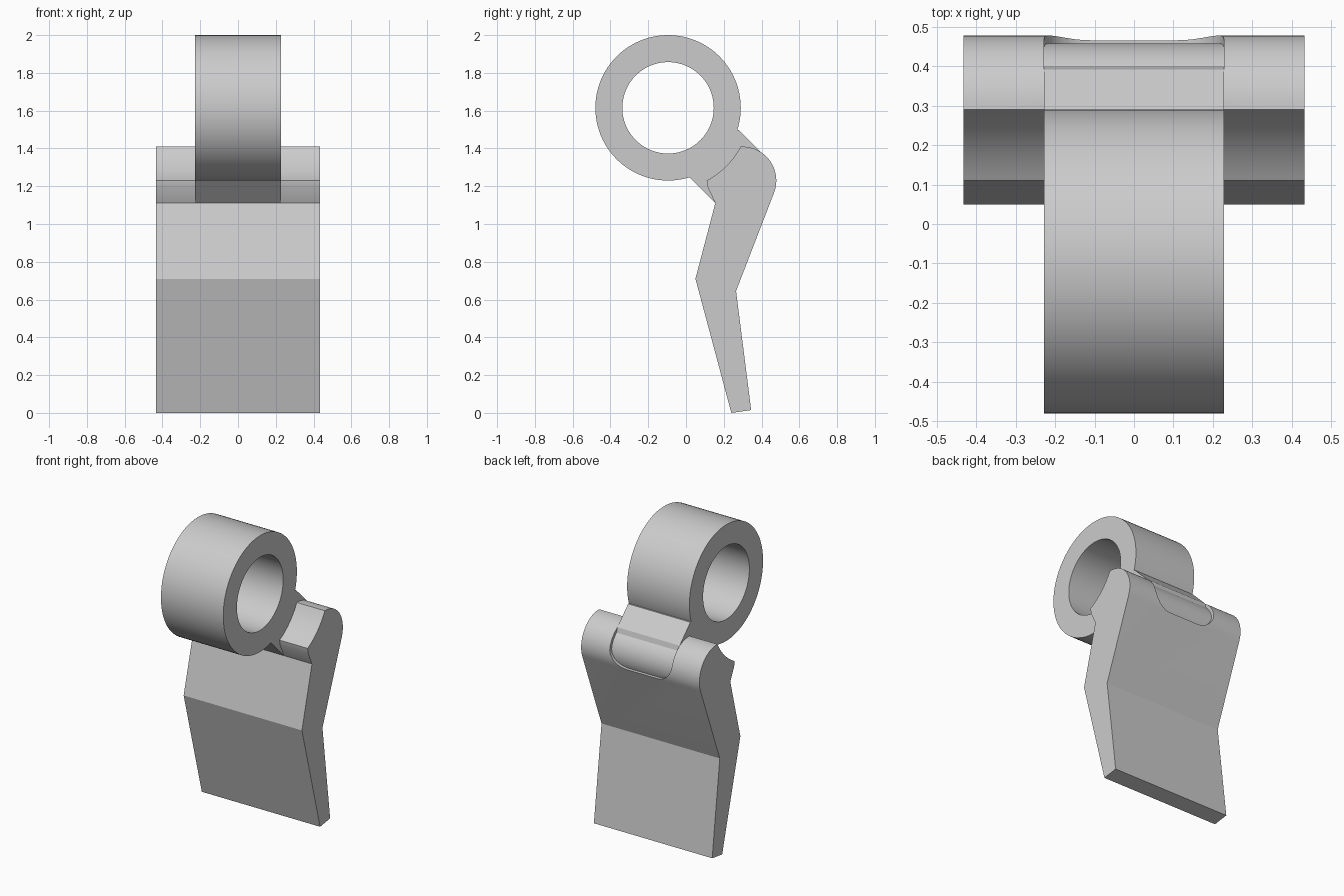
import bpy, bmesh
from math import sin, cos, radians, tau, atan2, hypot
from mathutils import Vector

if "Cube" in bpy.data.objects:
    bpy.data.objects.remove(bpy.data.objects["Cube"])

GREY = (0.6, 0.6, 0.6, 1.0)
metal = bpy.data.materials.new("plain_grey")
metal.use_nodes = True
metal.diffuse_color = GREY
metal.node_tree.nodes["Principled BSDF"].inputs["Base Color"].default_value = GREY

RING = (-0.095, 1.615)       # ring axis in y, z
KNUCKLE = (0.298, 1.23)      # centre of the rounded blade top
NECK_HALF = 0.228
BLADE_HALF = 0.433


def arc(centre, radius, start, end, steps):
    angles = [radians(start + (end - start) * i / steps) for i in range(steps + 1)]
    return [(centre[0] + radius * cos(a), centre[1] + radius * sin(a)) for a in angles]


def finish(name, bm):
    bmesh.ops.recalc_face_normals(bm, faces=bm.faces[:])
    mesh = bpy.data.meshes.new(name)
    bm.to_mesh(mesh)
    bm.free()
    obj = bpy.data.objects.new(name, mesh)
    obj.data.materials.append(metal)
    bpy.context.collection.objects.link(obj)
    return obj


def prism(name, points, shift):
    """Extrude a closed outline of 3D points by a vector."""
    bm = bmesh.new()
    face = bm.faces.new([bm.verts.new(p) for p in points])
    grown = bmesh.ops.extrude_face_region(bm, geom=[face])["geom"]
    verts = [g for g in grown if isinstance(g, bmesh.types.BMVert)]
    bmesh.ops.translate(bm, verts=verts, vec=shift)
    return finish(name, bm)


def side_prism(name, outline, half):
    return prism(name, [(-half, y, z) for y, z in outline], (2 * half, 0, 0))


def smooth(obj):
    bpy.ops.object.select_all(action='DESELECT')
    obj.select_set(True)
    bpy.context.view_layer.objects.active = obj
    bpy.ops.object.shade_smooth_by_angle(angle=radians(25))


# Ring: rectangular section spun about the x axis
bm = bmesh.new()
section = [bm.verts.new((x, RING[0], RING[1] + r)) for x, r in (
    (-NECK_HALF, 0.242), (NECK_HALF, 0.242), (NECK_HALF, 0.385), (-NECK_HALF, 0.385))]
edges = [bm.edges.new((section[i], section[(i + 1) % 4])) for i in range(4)]
bmesh.ops.spin(bm, geom=section + edges, cent=(0, *RING), axis=(1, 0, 0),
               angle=tau, steps=96, use_merge=True)
bmesh.ops.remove_doubles(bm, verts=bm.verts[:], dist=0.0001)
smooth(finish("ring", bm))

# Blade: bent plate with a rounded top and a hollow facing the ring
blade_outline = [(0.24, 0.0), (0.345, 0.015), (0.265, 0.645)]
blade_outline += arc(KNUCKLE, 0.18, -21, 92, 24)
blade_outline += arc(RING, 0.436, -28, -62, 12)
blade_outline += [(0.115, 1.195), (0.155, 1.11), (0.05, 0.71)]
blade = side_prism("blade", blade_outline, BLADE_HALF)

# Round-cornered slot in the back of the blade
corner = 0.12
inner = NECK_HALF - corner
slot = [(-NECK_HALF, 1.6)]
slot += arc((-inner, 1.165 + corner), corner, 180, 270, 10)
slot += arc((inner, 1.165 + corner), corner, 270, 360, 10)
slot += [(NECK_HALF, 1.6)]
cutter = prism("slot_cutter", [(x, 0.3, z) for x, z in slot], (0, 0.4, 0))
cutter.hide_render = True
cut = blade.modifiers.new("slot", 'BOOLEAN')
cut.operation = 'DIFFERENCE'
cut.solver = 'EXACT'
cut.object = cutter
bpy.context.view_layer.objects.active = blade
bpy.ops.object.modifier_apply(modifier="slot")
bpy.data.objects.remove(cutter)
smooth(blade)

# Neck: joins the ring to the blade and fills the slot
neck_outline = [(0.0, 1.30), (0.02, 1.245), (0.155, 1.11), (0.3, 1.1)]
neck_outline += arc(KNUCKLE, 0.16, -24, 50, 16)
neck_outline += [(0.392, 1.385), (0.28, 1.497), (0.2, 1.5)]
smooth(side_prism("neck", neck_outline, NECK_HALF))
